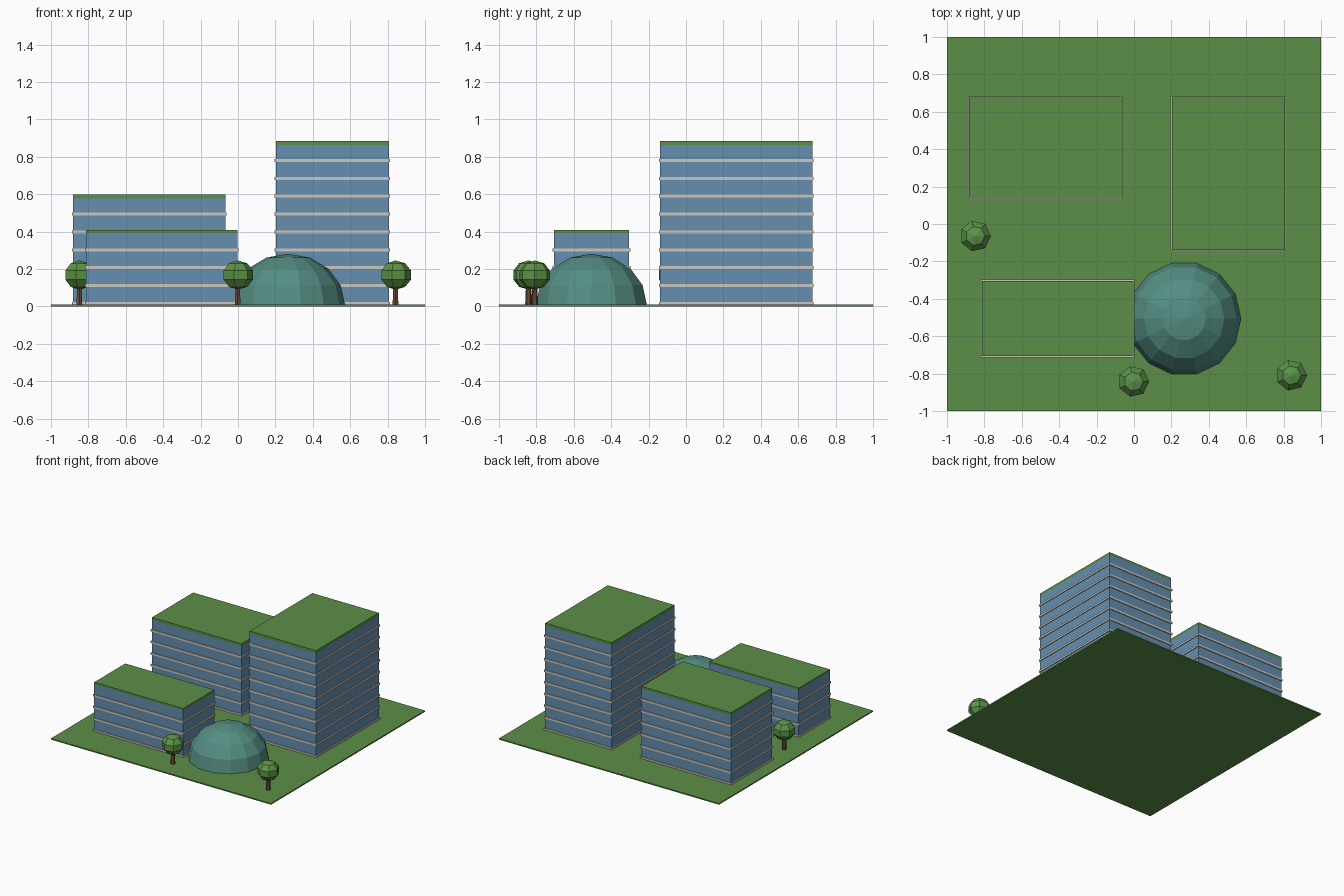
import bpy, bmesh, math

if "Cube" in bpy.data.objects:
    bpy.data.objects.remove(bpy.data.objects["Cube"])


def srgb(r, g, b):
    return tuple(((c / 255 + 0.055) / 1.055) ** 2.4 for c in (r, g, b)) + (1.0,)


def material(name, *rgb):
    m = bpy.data.materials.new(name)
    m.diffuse_color = srgb(*rgb)
    m.use_nodes = True
    m.node_tree.nodes["Principled BSDF"].inputs["Base Color"].default_value = m.diffuse_color
    return m


GRASS = material("grass green", 91, 143, 71)
LEAF = material("leaf green", 92, 148, 72)
GLASS = material("glass blue", 101, 143, 175)
STONE = material("pale stone", 205, 199, 190)
DOME = material("dome teal", 84, 142, 131)
BARK = material("bark brown", 107, 74, 52)


def finish(name, bm, mat):
    mesh = bpy.data.meshes.new(name)
    bmesh.ops.recalc_face_normals(bm, faces=bm.faces)
    bm.to_mesh(mesh)
    bm.free()
    mesh.materials.append(mat)
    ob = bpy.data.objects.new(name, mesh)
    bpy.context.collection.objects.link(ob)
    return ob


def add_box(bm, x0, x1, y0, y1, z0, z1):
    vs = bmesh.ops.create_cube(bm, size=1)["verts"]
    for v in vs:
        v.co.x = x1 if v.co.x > 0 else x0
        v.co.y = y1 if v.co.y > 0 else y0
        v.co.z = z1 if v.co.z > 0 else z0


def box(name, mat, *dims):
    bm = bmesh.new()
    add_box(bm, *dims)
    return finish(name, bm, mat)


def sphere(name, mat, sides, rings, centre, r, rz, half=False):
    bm = bmesh.new()
    bmesh.ops.create_uvsphere(bm, u_segments=sides, v_segments=rings, radius=1)
    if half:
        bmesh.ops.delete(bm, geom=[v for v in bm.verts if v.co.z < -0.01], context='VERTS')
    # one vertex column points along +x
    a = max((v for v in bm.verts if abs(v.co.z) < 0.6), key=lambda v: v.co.x).co
    turn = -math.atan2(a.y, a.x)
    for v in bm.verts:
        x, y, z = v.co
        v.co = (centre[0] + r * (x * math.cos(turn) - y * math.sin(turn)),
                centre[1] + r * (x * math.sin(turn) + y * math.cos(turn)),
                centre[2] + rz * z)
    return finish(name, bm, mat)


# Lawn
box("lawn", GRASS, -1, 1, -1, 1, 0, 0.01)


# Office blocks: glass body, stone floor bands, green roof
def building(name, x0, x1, y0, y1, top, roof, floors):
    box(name + "_walls", GLASS, x0, x1, y0, y1, 0.005, top - roof)
    box(name + "_green_roof", GRASS, x0, x1, y0, y1, top - roof, top)
    o = 0.007
    bm = bmesh.new()
    for k in range(floors):
        z = 0.0165 + 0.0955 * k
        add_box(bm, x0 - o, x1 + o, y0 - o, y1 + o, z - 0.008, z + 0.008)
    finish(name + "_floor_bands", bm, STONE)


building("tower", 0.203, 0.807, -0.138, 0.676, 0.885, 0.022, 9)
building("middle_block", -0.881, -0.068, 0.142, 0.676, 0.60, 0.022, 6)
building("low_block", -0.812, -0.003, -0.707, -0.304, 0.41, 0.017, 4)

# Dome
sphere("dome", DOME, 14, 8, (0.268, -0.506, 0.01), 0.304, 0.272, half=True)

# Trees
for i, (x, y) in enumerate([(-0.848, -0.064), (-0.002, -0.842), (0.842, -0.809)]):
    sphere(f"tree_crown_{i + 1}", LEAF, 7, 5, (x, y, 0.168), 0.0875, 0.078)
    bm = bmesh.new()
    bmesh.ops.create_cone(bm, cap_ends=True, segments=6, radius1=0.018, radius2=0.013, depth=0.12)
    bmesh.ops.translate(bm, verts=bm.verts, vec=(x, y, 0.068))
    finish(f"tree_trunk_{i + 1}", bm, BARK)
